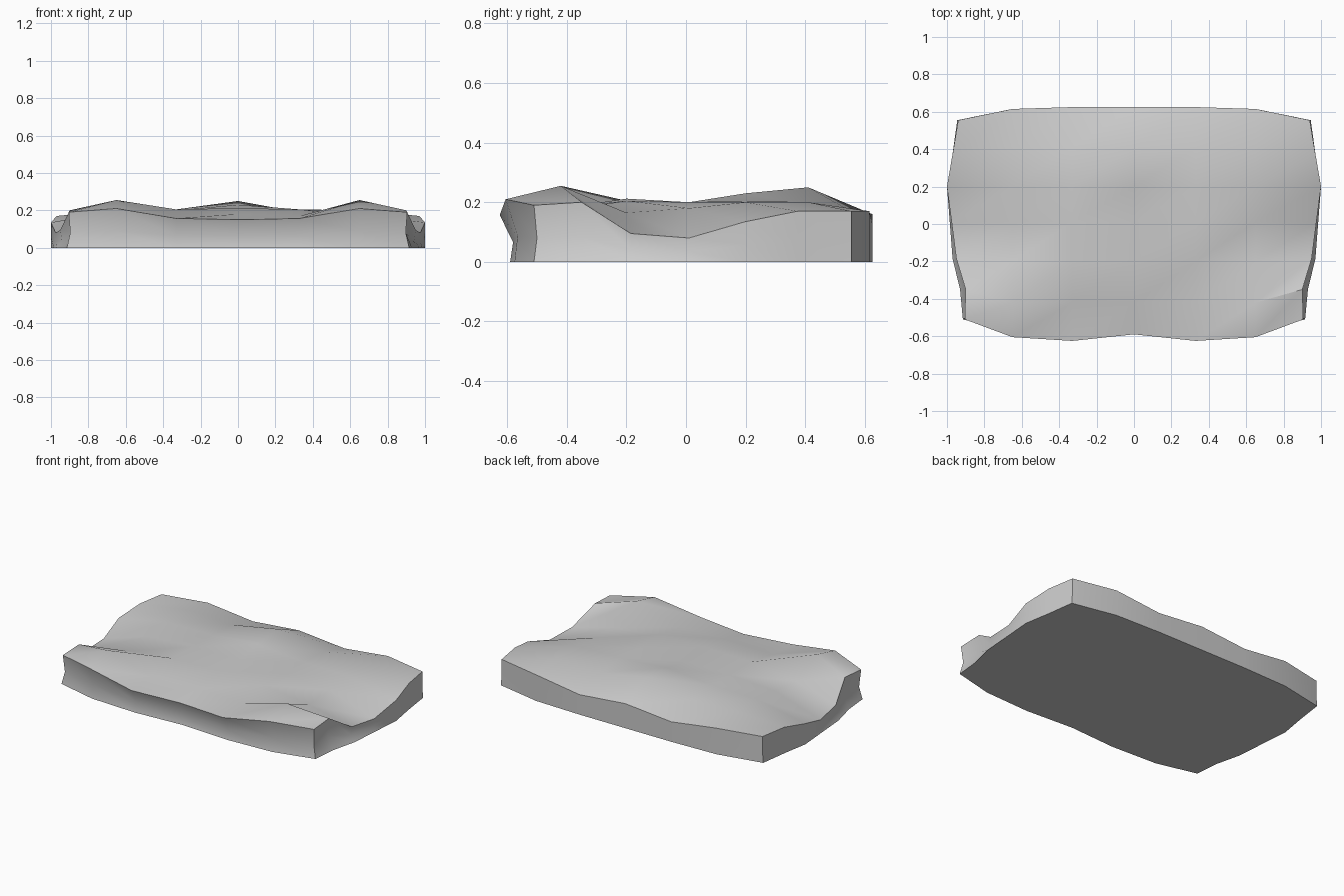
import bpy, bmesh, math

if "Cube" in bpy.data.objects:
    bpy.data.objects.remove(bpy.data.objects["Cube"])

# Height profiles front to back, for the columns from the middle outwards
HEIGHT = [
    [.15, .18, .212, .20, .23, .25, .16],
    [.157, .17, .205, .20, .205, .19, .13],
    [.21, .255, .165, .18, .20, .20, .17],
    [.19, .20, .095, .08, .135, .17, .17]]
COL_X = [0, .33, .65]
ROW_Y = [-.42, -.20, .01, .20, .41]
# Side outline x at the top and at the base, front to back
SIDE_TOP = [.905, .90, .95, .975, 1.0, .97, .94]
SIDE_BASE = [.915, .93, .97, .985, 1.0, .97, .945]
SIDE_Y = [-.51, -.35, -.185, .01, .20, .375, .555]
# Front and back outline y, middle to corner
FRONT_TOP = [-.59, -.625, -.605, -.51]
FRONT_BASE = [-.57, -.59, -.575, -.51]
BACK = [.625, .625, .615, .555]


def plan(i, j, side, front):
    """Plan position of grid point i (-3..3), j (0..6)."""
    k, s = abs(i), (1 if i >= 0 else -1)
    x = side[j] if k == 3 else COL_X[k]
    if j == 0:
        y = front[k]
    elif j == 6:
        y = BACK[k]
    else:
        y = SIDE_Y[j] if k == 3 else ROW_Y[j - 1]
    return s * x, y


bm = bmesh.new()

# Undulating top surface
top = {}
for i in range(-3, 4):
    for j in range(7):
        x, y = plan(i, j, SIDE_TOP, FRONT_TOP)
        top[i, j] = bm.verts.new((x, y, HEIGHT[abs(i)][j]))
for i in range(-3, 3):
    for j in range(6):
        a, b, c, d = top[i, j], top[i + 1, j], top[i + 1, j + 1], top[i, j + 1]
        bm.faces.new((a, b, c))
        bm.faces.new((a, c, d))

# Side walls: top rim, pinched middle ring, base ring
rim = ([(i, 0) for i in range(-3, 3)] + [(3, j) for j in range(6)]
       + [(i, 6) for i in range(3, -3, -1)] + [(-3, j) for j in range(6, 0, -1)])
mid, base = [], []
for i, j in rim:
    x, y = plan(i, j, SIDE_BASE, FRONT_BASE)
    t = top[i, j].co
    base.append(bm.verts.new((x, y, 0)))
    my = y + .01 if j == 0 else y
    mx = min(abs(x), abs(t.x)) - (.008 if j < 3 and abs(i) == 3 else 0)
    mid.append(bm.verts.new((math.copysign(mx, x), my, t.z * .42)))
upper = [top[p] for p in rim]
n = len(rim)
for hi, lo in ((upper, mid), (mid, base)):
    for k in range(n):
        m = (k + 1) % n
        bm.faces.new((hi[k], lo[k], lo[m], hi[m]))

# Flat underside
bm.faces.new(base[::-1])
bmesh.ops.recalc_face_normals(bm, faces=bm.faces[:])

mesh = bpy.data.meshes.new("cushion")
bm.to_mesh(mesh)
bm.free()
cushion = bpy.data.objects.new("cushion", mesh)
bpy.context.collection.objects.link(cushion)
bpy.context.view_layer.objects.active = cushion
cushion.select_set(True)
bpy.ops.object.shade_smooth_by_angle(angle=math.radians(40))
